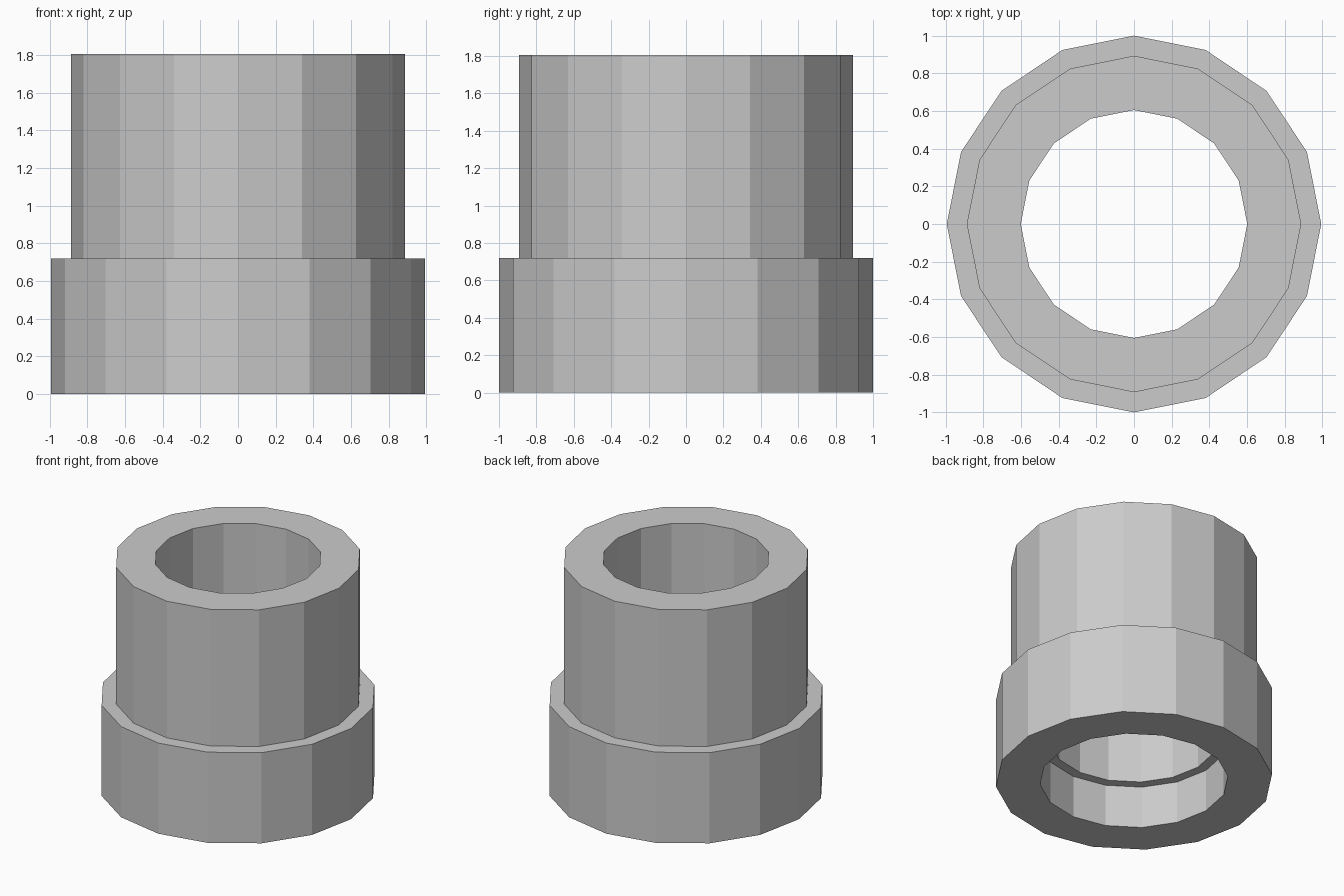
import bpy, bmesh
from math import cos, sin, pi

if "Cube" in bpy.data.objects:
    bpy.data.objects.remove(bpy.data.objects["Cube"])

SIDES = 16
X_SCALE = 0.994  # the rings are very slightly narrower across x

# Closed wall cross-section (radius, height): outer collar, neck, bore, counterbore
profile = [(1.0, 0), (1.0, 0.72), (0.893, 0.72), (0.893, 1.805),
           (0.605, 1.805), (0.605, 0.335), (0.68, 0.335), (0.68, 0)]

# Revolve the cross-section into a flat-sided stepped sleeve
bm = bmesh.new()
rings = []
for r, z in profile:
    rings.append([bm.verts.new((X_SCALE * r * cos(2 * pi * i / SIDES),
                                r * sin(2 * pi * i / SIDES), z))
                  for i in range(SIDES)])
for k, lower in enumerate(rings):
    upper = rings[(k + 1) % len(rings)]
    for i in range(SIDES):
        j = (i + 1) % SIDES
        bm.faces.new((lower[i], lower[j], upper[j], upper[i]))
bmesh.ops.recalc_face_normals(bm, faces=bm.faces)

mesh = bpy.data.meshes.new("stepped_sleeve")
bm.to_mesh(mesh)
bm.free()
bpy.context.collection.objects.link(bpy.data.objects.new("stepped_sleeve", mesh))
